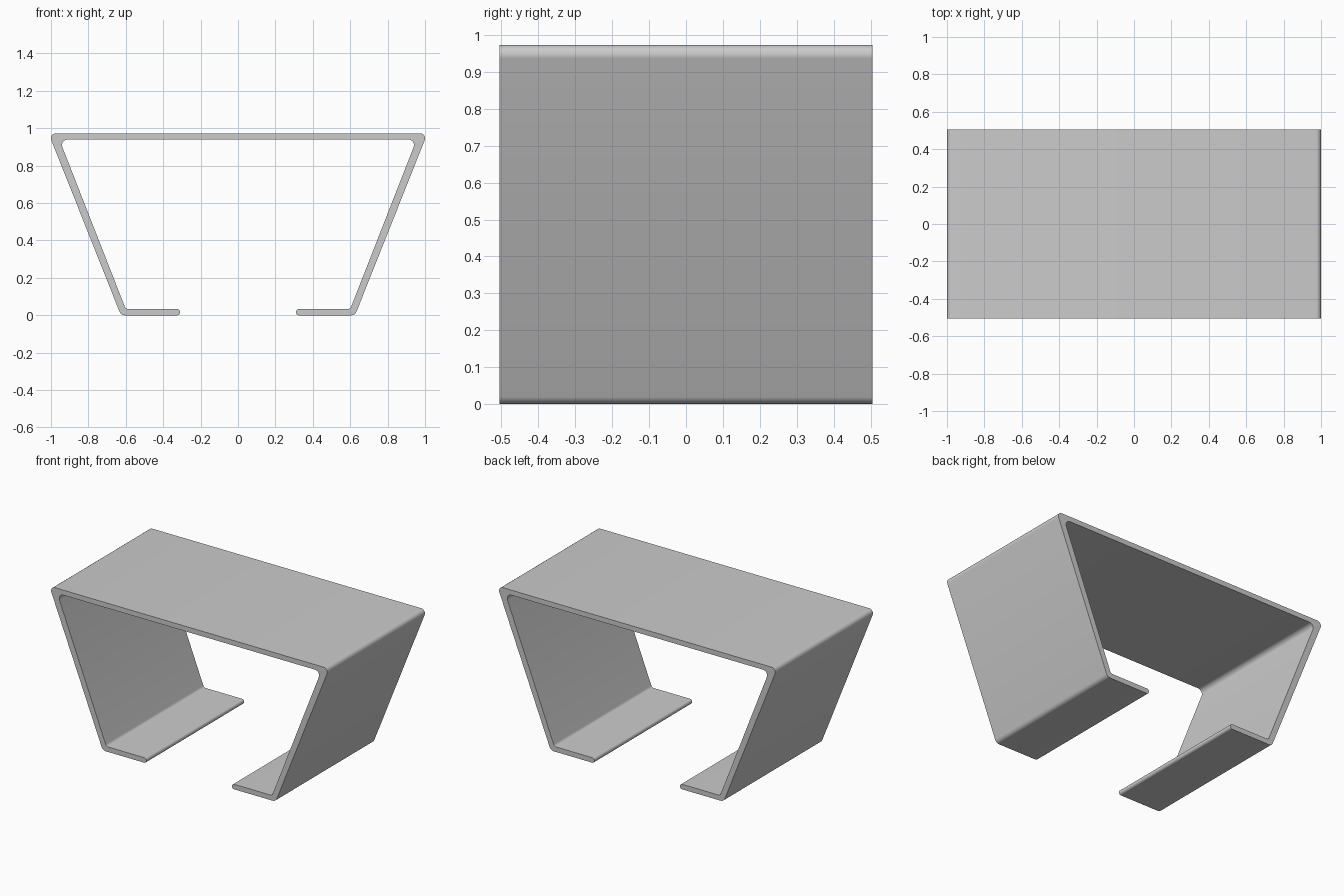
import bpy, bmesh
from math import radians, tan
from mathutils import Vector

if "Cube" in bpy.data.objects:
    bpy.data.objects.remove(bpy.data.objects["Cube"])

DEPTH = 1.01

# Left half of the closed bracket section: x, z, corner radius
half = [(-1.013, 0.973, 0.027), (-0.626, 0.0, 0.032), (-0.31, 0.0, 0.016),
        (-0.31, 0.033, 0.016), (-0.60, 0.033, 0.02), (-0.955, 0.94, 0.03)]
corners = half + [(-x, z, r) for x, z, r in reversed(half)]


def fillet(prev, cur, nxt, radius, steps=8):
    """Replace a sharp corner with a circular arc."""
    a, b = (prev - cur).normalized(), (nxt - cur).normalized()
    reach = radius / tan(a.angle(b) / 2)
    bis = (a + b).normalized()
    centre = cur + bis * (reach / bis.dot(a))
    s = (cur + a * reach - centre).normalized()
    e = (cur + b * reach - centre).normalized()
    return [centre + s.slerp(e, i / steps) * radius for i in range(steps + 1)]


# Rounded outline
outline = []
n = len(corners)
pts = [Vector((x, -DEPTH / 2, z)) for x, z, r in corners]
for i in range(n):
    outline += fillet(pts[i - 1], pts[i], pts[(i + 1) % n], corners[i][2])

# Bent sheet table: section extruded front to back
bm = bmesh.new()
face = bm.faces.new([bm.verts.new(p) for p in outline])
ext = bmesh.ops.extrude_face_region(bm, geom=[face], use_keep_orig=True)
bmesh.ops.translate(bm, vec=(0, DEPTH, 0),
                    verts=[g for g in ext["geom"] if isinstance(g, bmesh.types.BMVert)])
bmesh.ops.recalc_face_normals(bm, faces=bm.faces)
mesh = bpy.data.meshes.new("bent_table")
bm.to_mesh(mesh)
bm.free()
table = bpy.data.objects.new("bent_table", mesh)
bpy.context.collection.objects.link(table)
bpy.context.view_layer.objects.active = table
table.select_set(True)
bpy.ops.object.shade_smooth_by_angle(angle=radians(30))

# Mid grey finish
grey = bpy.data.materials.new("mid_grey")
grey.diffuse_color = (0.55, 0.55, 0.55, 1)
grey.use_nodes = True
grey.node_tree.nodes["Principled BSDF"].inputs["Base Color"].default_value = grey.diffuse_color
mesh.materials.append(grey)
